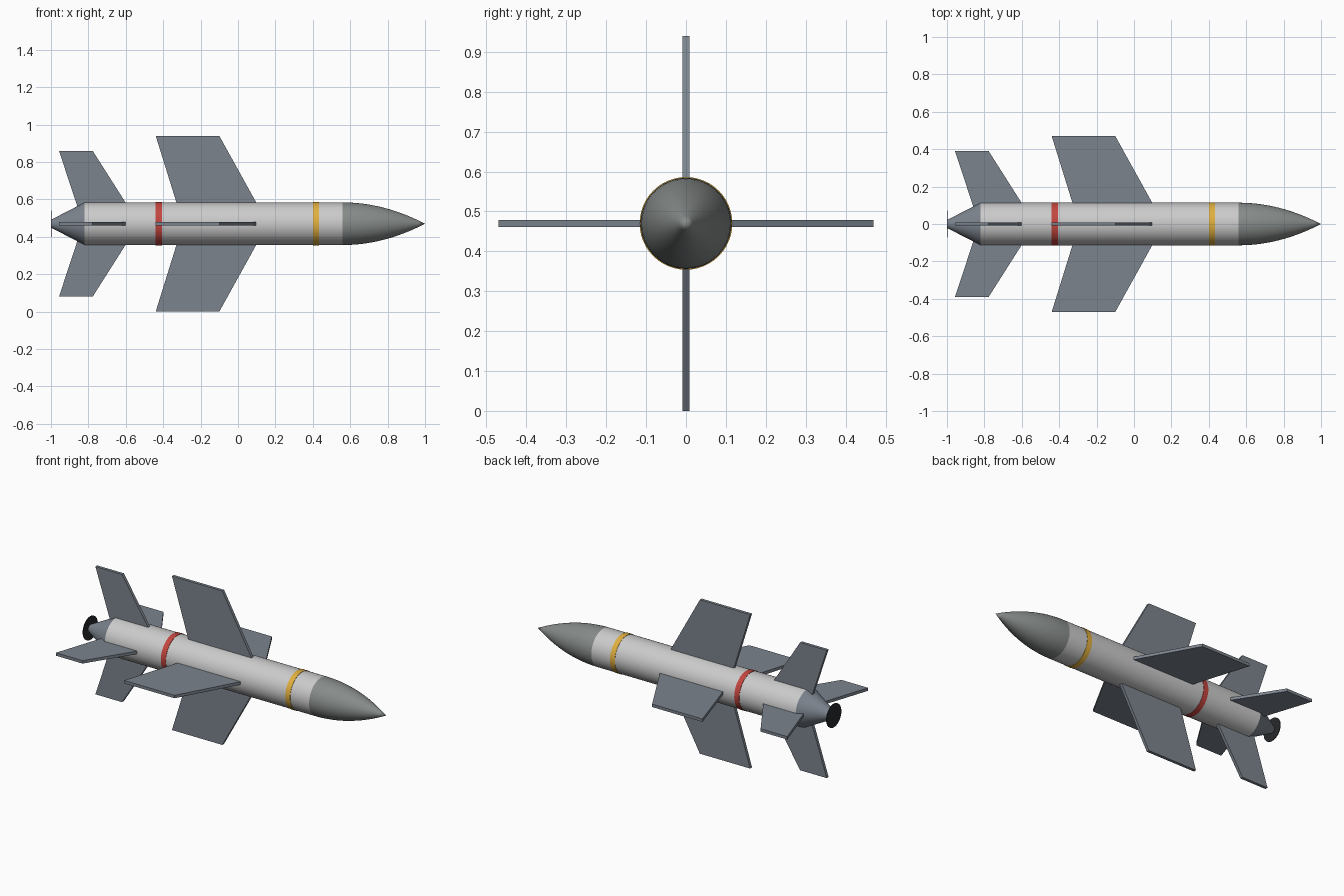
import bpy, bmesh, math
from mathutils import Matrix

if "Cube" in bpy.data.objects:
    bpy.data.objects.remove(bpy.data.objects["Cube"])

AXIS_Z = 0.47
SEGMENTS = 48


def material(name, rgb):
    m = bpy.data.materials.new(name)
    m.diffuse_color = (*rgb, 1)
    m.use_nodes = True
    m.node_tree.nodes["Principled BSDF"].inputs["Base Color"].default_value = m.diffuse_color
    return m


WHITE = material("white_paint", (0.75, 0.77, 0.74))
NOSE = material("nose_grey", (0.24, 0.26, 0.25))
FIN = material("fin_grey", (0.20, 0.23, 0.27))
RED = material("red_paint", (0.55, 0.06, 0.05))
YELLOW = material("yellow_paint", (0.75, 0.43, 0.05))
DARK = material("dark_metal", (0.02, 0.022, 0.025))


def finish(bm, name, mat, smooth=False):
    bmesh.ops.recalc_face_normals(bm, faces=bm.faces[:])
    mesh = bpy.data.meshes.new(name)
    bm.to_mesh(mesh)
    bm.free()
    obj = bpy.data.objects.new(name, mesh)
    obj.location.z = AXIS_Z
    mesh.materials.append(mat)
    bpy.context.collection.objects.link(obj)
    if smooth:
        bpy.ops.object.select_all(action='DESELECT')
        obj.select_set(True)
        bpy.context.view_layer.objects.active = obj
        bpy.ops.object.shade_smooth_by_angle(angle=math.radians(30))
    return obj


def lathe(name, profile, mat):
    """Spin (x, radius) points around the x axis; ends close on the axis."""
    bm = bmesh.new()
    pts = [(profile[0][0], 0)] + profile + [(profile[-1][0], 0)]
    verts = [bm.verts.new((x, 0, r)) for x, r in pts]
    edges = [bm.edges.new(p) for p in zip(verts, verts[1:])]
    bmesh.ops.spin(bm, geom=verts + edges, cent=(0, 0, 0), axis=(1, 0, 0),
                   angle=math.tau, steps=SEGMENTS)
    bmesh.ops.remove_doubles(bm, verts=bm.verts[:], dist=1e-5)
    return finish(bm, name, mat, True)


def fin_set(name, outline, thickness):
    """Four flat plates, outline given as (x, distance from the axis)."""
    for i, side in enumerate(("top", "left", "bottom", "right")):
        bm = bmesh.new()
        face = bm.faces.new([bm.verts.new((x, -thickness / 2, r)) for x, r in outline])
        ext = bmesh.ops.extrude_face_region(bm, geom=[face])
        moved = [g for g in ext["geom"] if isinstance(g, bmesh.types.BMVert)]
        bmesh.ops.translate(bm, verts=moved, vec=(0, thickness, 0))
        bm.transform(Matrix.Rotation(i * math.pi / 2, 4, 'X'))
        finish(bm, f"{side}_{name}", FIN)


# Body tube, curved nose and tapered tail
lathe("body_tube", [(-0.82, 0.114), (0.56, 0.114)], WHITE)
nose = [(0.56 + 0.44 * t / 12, 0.114 * (1 - (t / 12) ** 2)) for t in range(12)]
lathe("nose_cone", nose + [(1.0, 0)], NOSE)
lathe("tail_cone", [(-0.998, 0.022), (-0.82, 0.114)], FIN)

# Exhaust disc
lathe("exhaust_disc", [(-1.0, 0.071), (-0.996, 0.071)], DARK)

# Painted bands
lathe("red_band", [(-0.44, 0.116), (-0.407, 0.116)], RED)
lathe("yellow_band", [(0.40, 0.116), (0.433, 0.116)], YELLOW)

# Main wings and tail fins
fin_set("wing", [(-0.325, 0.10), (0.105, 0.10), (-0.10, 0.47), (-0.44, 0.47)], 0.018)
fin_set("tail_fin", [(-0.855, 0.08), (-0.58, 0.08), (-0.777, 0.39), (-0.957, 0.39)], 0.018)
